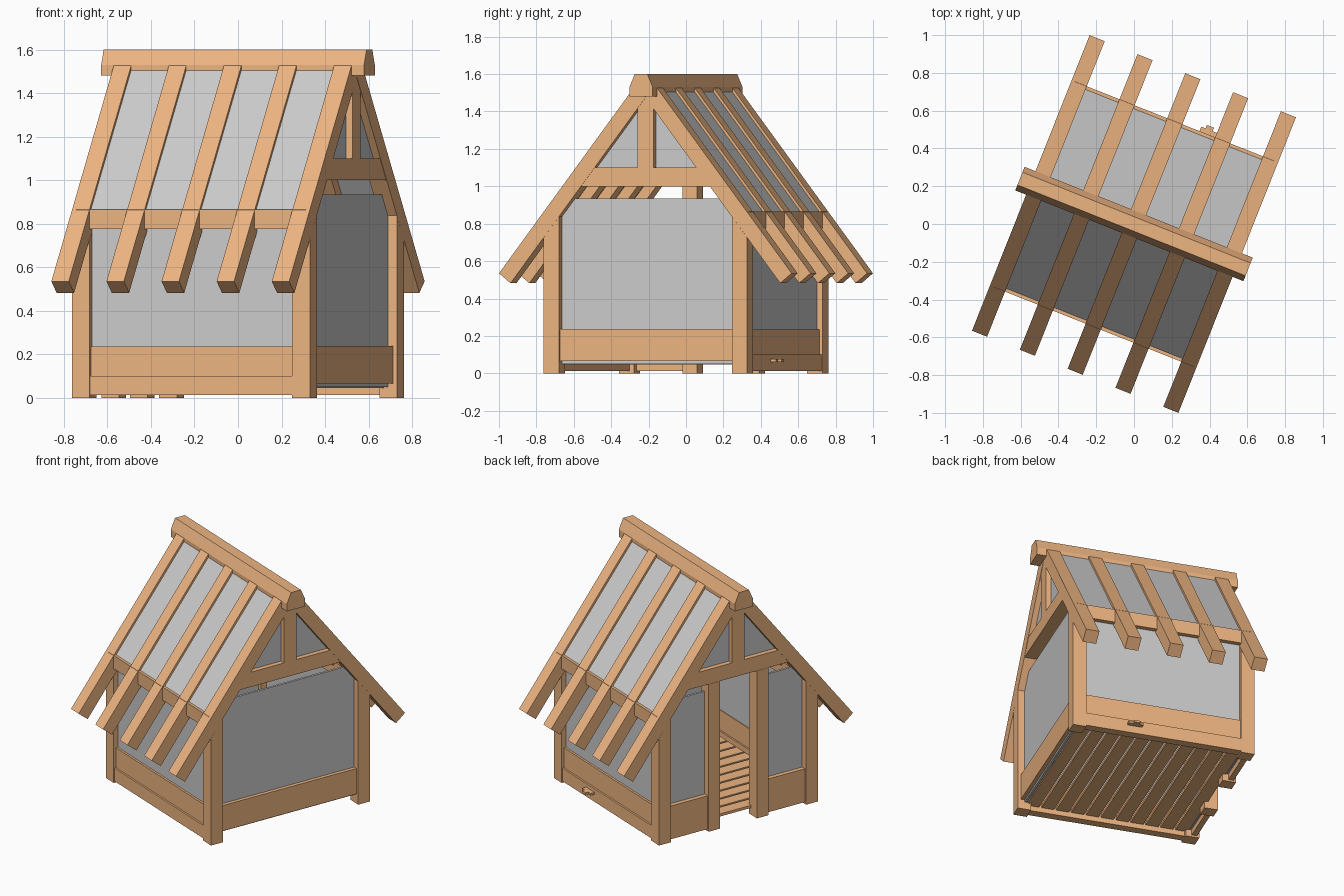
import bpy, bmesh, math
from mathutils import Matrix

if "Cube" in bpy.data.objects:
    bpy.data.objects.remove(bpy.data.objects["Cube"])

ROT = Matrix.Rotation(math.radians(-21.7), 4, 'Z')   # whole house is turned
U, V, P = 0.588, 0.585, 0.087                        # half length, half width, post size
SLOPE = 1.279


def roof(v, drop=0.0):
    """Height of the roof plane at distance v from the ridge line."""
    return 1.612 - SLOPE * abs(v) - drop


UNDER = 0.138                                        # vertical depth of a rafter

wood = bpy.data.materials.new("wood")
wood.diffuse_color = (0.85, 0.46, 0.22, 1)
wood.use_nodes = True
wood.node_tree.nodes["Principled BSDF"].inputs["Base Color"].default_value = wood.diffuse_color


def prism(name, profile, u0, u1, timber=True):
    """Extrude a (v, z) profile along the ridge direction from u0 to u1."""
    bm = bmesh.new()
    a = [bm.verts.new((u0, v, z)) for v, z in profile]
    b = [bm.verts.new((u1, v, z)) for v, z in profile]
    bm.faces.new(a)
    bm.faces.new(b[::-1])
    n = len(a)
    for i in range(n):
        bm.faces.new((a[i], b[i], b[(i + 1) % n], a[(i + 1) % n]))
    bmesh.ops.recalc_face_normals(bm, faces=bm.faces)
    bm.transform(ROT)
    me = bpy.data.meshes.new(name)
    bm.to_mesh(me)
    bm.free()
    ob = bpy.data.objects.new(name, me)
    bpy.context.collection.objects.link(ob)
    if timber:
        me.materials.append(wood)
    return ob


def box(name, u0, u1, v0, v1, z0, z1, timber=True):
    return prism(name, [(v0, z0), (v1, z0), (v1, z1), (v0, z1)], u0, u1, timber)


def flip(profile, s):
    return [(s * v, z) for v, z in profile]


# ridge beam
prism("ridge_beam", [(-.067, 1.48), (.067, 1.48), (.067, 1.53), (.036, 1.6),
                     (-.036, 1.6), (-.067, 1.53)], -.65, .65)

for s, side in ((-1, "front"), (1, "back")):
    # rafters with square-cut ends
    for i in range(5):
        c = (i - 2) * 0.2725
        prism(f"{side}_rafter_{i + 1}",
              flip([(.02, roof(.02)), (.842, .535), (.776, .482), (.0, roof(0, UNDER))], s),
              c - .043, c + .043)
    # roof panel between rafters
    prism(f"{side}_roof_panel",
          flip([(.03, roof(.03, .022)), (.568, roof(.568, .022)),
                (.555, roof(.555, .045)), (.03, roof(.03, .045))], s), -.55, .55, False)
    # long wall: plate, sill, board and panel
    lo, hi = sorted((s * (V - P), s * V))
    box(f"{side}_wall_plate", -U + .02, U - .02, lo, hi, .775, .865)
    lo, hi = sorted((s * (V - .06), s * (V - .004)))
    box(f"{side}_sill", -U + P, U - P, lo, hi, .012, .1)
    lo, hi = sorted((s * (V - .05), s * (V - .016)))
    box(f"{side}_skirting_board", -U + P, U - P, lo, hi, .1, .235)
    lo, hi = sorted((s * (V - .045), s * (V - .03)))
    box(f"{side}_wall_panel", -U + P, U - P, lo, hi, .05, .8, False)
    # corner posts with slanted tops
    for e, end in ((-1, "left"), (1, "right")):
        u0, u1 = sorted((e * (U - P), e * U))
        prism(f"{side}_{end}_post",
              flip([(V - P, 0), (V, 0), (V, roof(V, UNDER)),
                    (V - P, roof(V - P, UNDER))], s), u0, u1)

# gable ends: tie beam, king post and triangular panel
v_tie0, v_tie1 = (1.474 - 1.0) / SLOPE, (1.474 - 1.1) / SLOPE
for e, end in ((-1, "left"), (1, "right")):
    u0, u1 = sorted((e * (U - P), e * (U - .002)))
    prism(f"{end}_tie_beam", [(-v_tie0, 1.0), (v_tie0, 1.0), (v_tie1, 1.1), (-v_tie1, 1.1)], u0, u1)
    box(f"{end}_king_post", u0, u1, -.047, .047, 1.1, 1.5)
    u0, u1 = sorted((e * (U - .05), e * (U - .035)))
    prism(f"{end}_gable_panel", [(-v_tie1, 1.1), (v_tie1, 1.1), (0, 1.474)], u0, u1, False)

# closed right end: full panel and low board
w = V - P
v_top = (1.474 - .935) / SLOPE
z_sh = roof(w, UNDER)
prism("right_end_panel", [(-w, .05), (w, .05), (w, z_sh), (v_top, .935), (-v_top, .935), (-w, z_sh)],
      U - .06, U - .045, False)
box("right_end_board", U - .05, U - .02, -w, w, .065, .238)

# open left end: door posts with a panel and board on each side
for s, side in ((-1, "front"), (1, "back")):
    lo, hi = sorted((s * .135, s * .22))
    box(f"{side}_door_post", -U, -U + P, lo, hi, 0, 1.0)
    prism(f"{side}_door_side_panel",
          flip([(.22, .05), (w, .05), (w, z_sh), (v_top, .935), (.22, .935)], s),
          -U + .045, -U + .06, False)
    lo, hi = sorted((s * .22, s * w))
    box(f"{side}_door_side_board", -U + .015, -U + .05, lo, hi, .012, .238)

# floor slats across the house
for i in range(11):
    c = (i - 5) * 0.0965
    box(f"floor_slat_{i + 1}", c - .041, c + .041, -V + .055, V - .055, .046, .064)

# small catch on the back wall
box("back_catch", .14, .235, V - .01, V + .025, .062, .076)
box("back_catch_tip", .165, .205, V + .02, V + .045, .062, .076)
